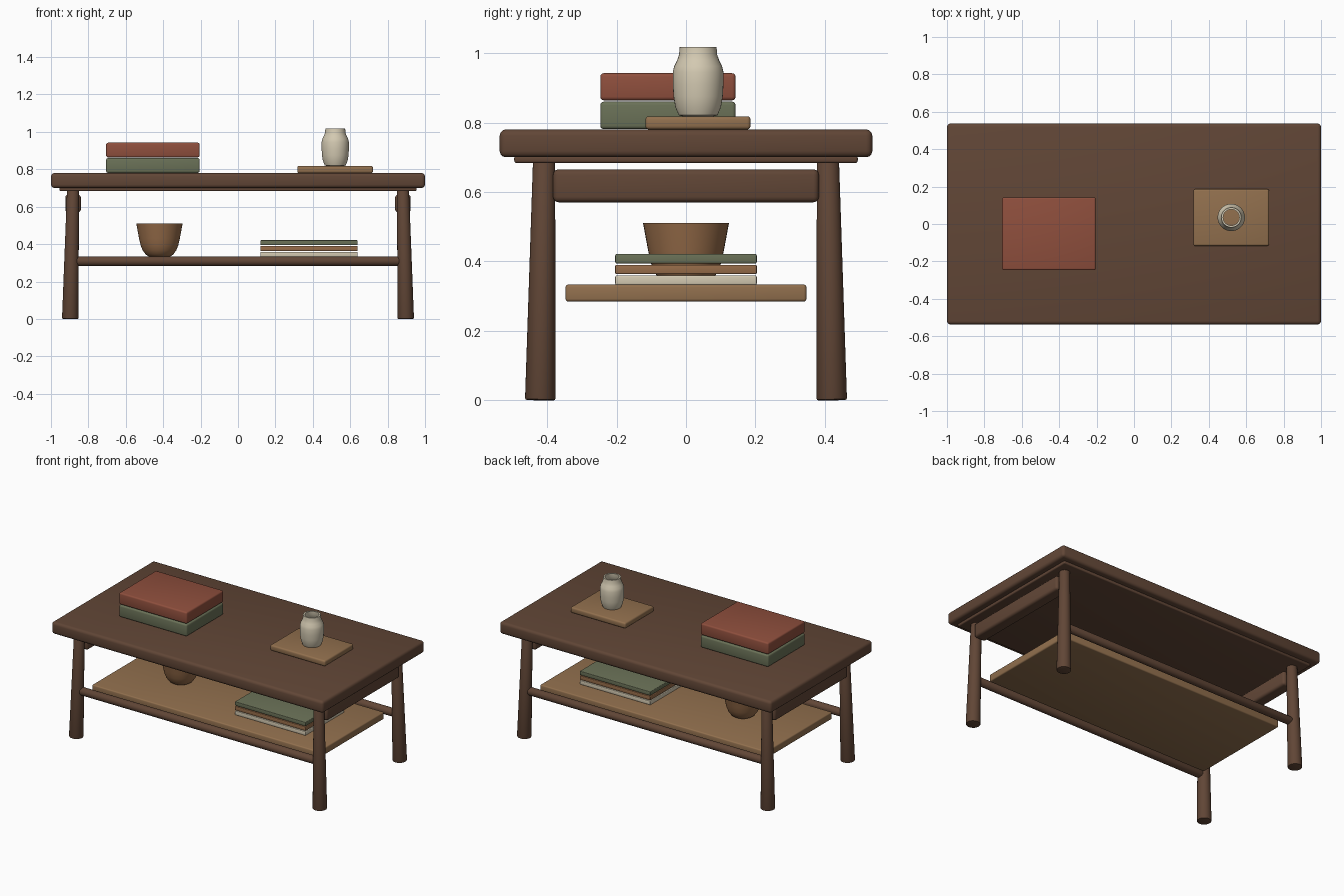
import bpy, bmesh, math
from mathutils import Vector

if "Cube" in bpy.data.objects:
    bpy.data.objects.remove(bpy.data.objects["Cube"])


def material(name, r, g, b):
    lin = [((c / 255 + 0.055) / 1.055) ** 2.4 for c in (r, g, b)]
    m = bpy.data.materials.new(name)
    m.diffuse_color = (*lin, 1)
    m.use_nodes = True
    m.node_tree.nodes["Principled BSDF"].inputs["Base Color"].default_value = m.diffuse_color
    return m


DARK = material("dark wood", 97, 70, 54)
LIGHT = material("light wood", 146, 112, 78)
CLAY = material("clay brown", 150, 108, 73)
RED = material("brick red", 143, 79, 61)
GREEN = material("sage green", 106, 113, 87)
CREAM = material("cream", 212, 202, 178)


def finish(name, bm, mat):
    bmesh.ops.recalc_face_normals(bm, faces=bm.faces)
    me = bpy.data.meshes.new(name)
    bm.to_mesh(me)
    bm.free()
    me.materials.append(mat)
    ob = bpy.data.objects.new(name, me)
    bpy.context.collection.objects.link(ob)
    bpy.ops.object.select_all(action='DESELECT')
    ob.select_set(True)
    bpy.context.view_layer.objects.active = ob
    bpy.ops.object.shade_smooth_by_angle(angle=math.radians(35))
    return ob


def box(name, x, y, z, mat, bevel=0.01):
    """Rounded box from (min, max) ranges."""
    bm = bmesh.new()
    bmesh.ops.create_cube(bm, size=1)
    for v in bm.verts:
        v.co = [(a + b) / 2 + c * (b - a) for (a, b), c in zip((x, y, z), v.co)]
    bmesh.ops.bevel(bm, geom=bm.edges[:], offset=bevel, segments=3,
                    profile=0.5, affect='EDGES')
    return finish(name, bm, mat)


def rod(name, start, end, r1, r2, mat, bevel=0.005):
    """Tapered round bar between two points."""
    a, b = Vector(start), Vector(end)
    bm = bmesh.new()
    bmesh.ops.create_cone(bm, cap_ends=True, segments=32, radius1=r1,
                          radius2=r2, depth=(b - a).length)
    rims = [e for e in bm.edges if any(len(f.verts) > 4 for f in e.link_faces)]
    bmesh.ops.bevel(bm, geom=rims, offset=bevel, segments=2, profile=0.5,
                    affect='EDGES')
    rot = (b - a).to_track_quat('Z', 'Y')
    for v in bm.verts:
        v.co = (a + b) / 2 + rot @ v.co
    return finish(name, bm, mat)


def lathe(name, x, y, profile, mat, steps=40):
    """Turned vessel from (radius, height) points."""
    bm = bmesh.new()
    pts = [bm.verts.new((x + r, y, z)) for r, z in profile]
    edges = [bm.edges.new(p) for p in zip(pts, pts[1:])]
    bmesh.ops.spin(bm, geom=pts + edges, cent=(x, y, 0), axis=(0, 0, 1),
                   angle=math.tau, steps=steps, use_duplicate=False)
    bmesh.ops.remove_doubles(bm, verts=bm.verts, dist=1e-5)
    return finish(name, bm, mat)


# Table top and the thin board under it
box("table_top", (-1, 1), (-.537, .537), (.70, .78), DARK, .018)
box("under_board", (-.955, .955), (-.495, .495), (.683, .705), DARK, .007)

# Splayed legs, end aprons and long rails
for sx, side in ((-1, "left"), (1, "right")):
    for sy, end in ((-1, "front"), (1, "back")):
        rod(f"{end}_{side}_leg", (sx * .897, sy * .42, 0),
            (sx * .882, sy * .409, .69), .044, .032, DARK)
    box(f"{side}_apron", sorted((sx * .84, sx * .923)), (-.383, .383),
        (.57, .665), DARK, .016)
for sy, end in ((-1, "front"), (1, "back")):
    rod(f"{end}_rail", (-.88, sy * .414, .309), (.88, sy * .414, .309),
        .026, .026, DARK)

# Lower shelf
box("shelf", (-.833, .833), (-.347, .347), (.284, .333), LIGHT, .008)

# Books on the table top
box("lower_top_book", (-.705, -.205), (-.247, .143), (.781, .86), GREEN, .01)
box("upper_top_book", (-.705, -.205), (-.247, .143), (.864, .942), RED, .01)

# Books on the shelf
for name, z, mat in (("bottom", .332, CREAM), ("middle", .363, CLAY),
                     ("upper", .394, GREEN)):
    box(f"{name}_shelf_book", (.12, .64), (-.204, .204), (z, z + .027), mat, .004)

# Tray and open vase
box("tray", (.317, .722), (-.117, .186), (.78, .818), LIGHT, .01)
lathe("vase", .52, .035,
      [(.045, .818), (.056, .821), (.066, .845), (.071, .875), (.073, .91),
       (.073, .945), (.069, .962), (.061, .978), (.055, .995), (.053, 1.017),
       (.043, 1.017), (.044, .995), (.05, .978), (.06, .955), (.063, .92),
       (.06, .875), (.045, .83), (.045, .818)], CREAM)

# Bowl
lathe("bowl", -.42, 0,
      [(0, .334), (.058, .334), (.074, .345), (.09, .367), (.101, .395),
       (.109, .43), (.124, .511), (.114, .511), (.099, .43), (.09, .395),
       (.075, .362), (.05, .347), (0, .347)], CLAY)
